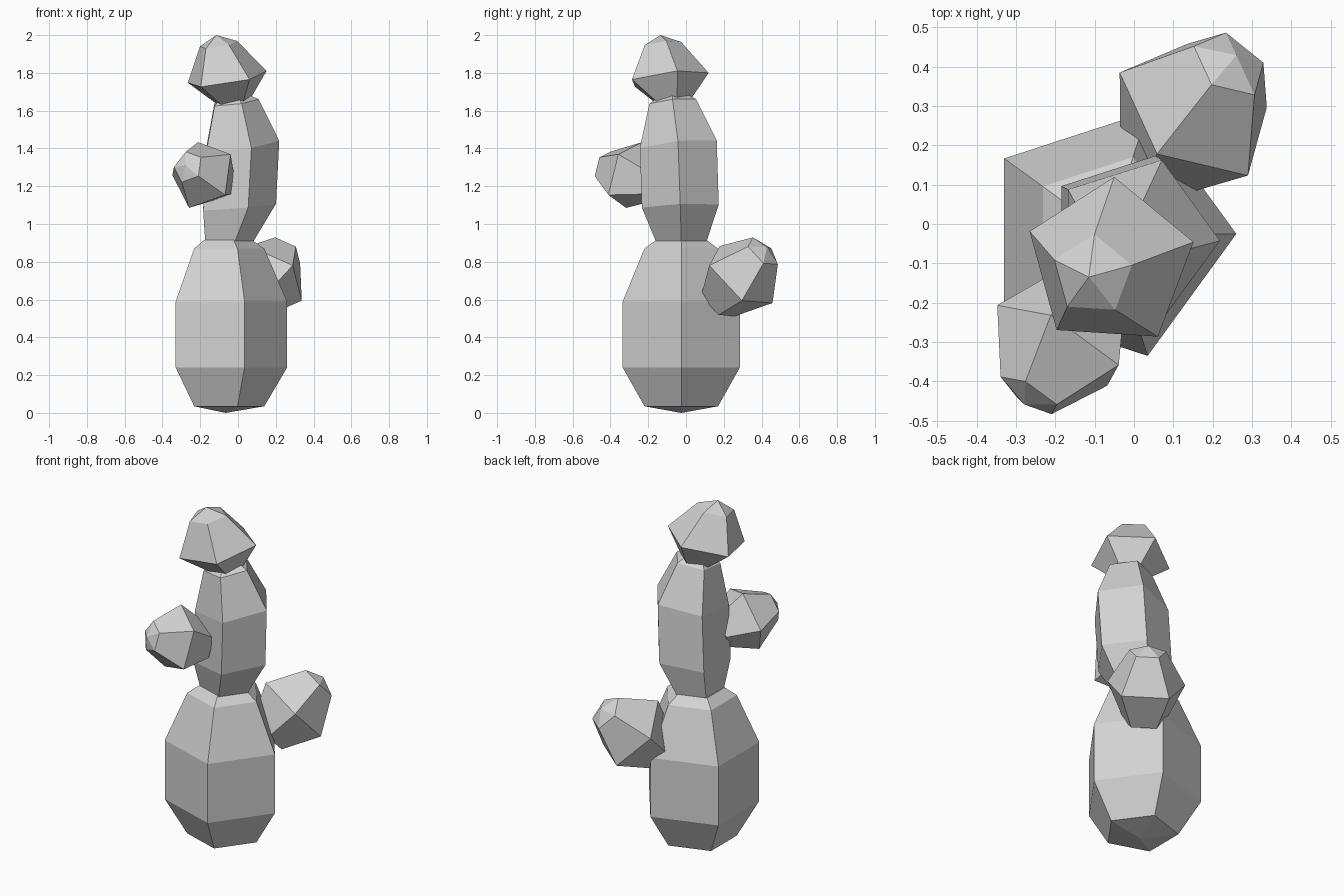
import bpy
import bmesh
from math import cos, sin, tau
from mathutils import Vector

SIDES = 5

cube = bpy.data.objects.get("Cube")
if cube:
    bpy.data.objects.remove(cube, do_unlink=True)

grey = bpy.data.materials.new("light_grey")
grey.use_nodes = True
grey.diffuse_color = (0.65, 0.65, 0.65, 1)
grey.node_tree.nodes["Principled BSDF"].inputs["Base Color"].default_value = grey.diffuse_color


def five_sided(name, rings, first_corner):
    """Skin pentagon rings (centre, normal, radius); a zero radius ends in a point."""
    bm = bmesh.new()
    loops = []
    for centre, normal, radius in rings:
        c, n = Vector(centre), Vector(normal).normalized()
        u = Vector(first_corner)
        u = (u - n * u.dot(n)).normalized()
        v = n.cross(u)
        if radius:
            angles = [tau * i / SIDES for i in range(SIDES)]
            loops.append([bm.verts.new(c + radius * (u * cos(a) + v * sin(a))) for a in angles])
        else:
            loops.append([bm.verts.new(c)] * SIDES)
    for low, high in zip(loops, loops[1:]):
        for i in range(SIDES):
            j = (i + 1) % SIDES
            bm.faces.new(dict.fromkeys((low[i], low[j], high[j], high[i])))
    for end in (loops[0], loops[-1]):
        if end[0] != end[1]:
            bm.faces.new(end)
    bmesh.ops.recalc_face_normals(bm, faces=bm.faces)
    mesh = bpy.data.meshes.new(name)
    bm.to_mesh(mesh)
    bm.free()
    mesh.materials.append(grey)
    obj = bpy.data.objects.new(name, mesh)
    bpy.context.collection.objects.link(obj)
    return obj


def bud(name, centre, axis, corner, neck, tip, apex):
    """Flared side growth; neck, tip and apex are (distance along axis, radius)."""
    c, n = Vector(centre), Vector(axis).normalized()
    rings = [(c + n * d, n, r) for d, r in (neck, (0, tip[2]), tip[:2], (apex, 0))]
    five_sided(name, rings, corner)


UP = (0, 0, 1)
LEAN = (-0.12, -0.1, 1)
HEAD_LEAN = (-0.16, -0.13, 1)

# Wide lower trunk
base = (-0.066, -0.025)
trunk = [(0, 0), (0.035, 0.205), (0.24, 0.326), (0.59, 0.326), (0.87, 0.205), (0.915, 0.14)]
five_sided("lower_trunk", [((*base, z), UP, r) for z, r in trunk], (1, 0, 0))

# Slimmer upper trunk, leaning a little
five_sided("upper_trunk", [
    ((-0.06, -0.025, 0.905), UP, 0.14),
    ((-0.012, -0.03, 1.09), (-0.08, -0.04, 1), 0.214),
    ((0.005, -0.04, 1.415), LEAN, 0.215),
    ((-0.02, -0.07, 1.645), LEAN, 0.13),
    ((-0.025, -0.07, 1.67), LEAN, 0.09)], (1, 0, 0))

# Crowning bud
five_sided("top_bud", [
    ((-0.025, -0.07, 1.645), HEAD_LEAN, 0.095),
    ((-0.06, -0.10, 1.77), HEAD_LEAN, 0.222),
    ((-0.105, -0.13, 1.95), HEAD_LEAN, 0.105),
    ((-0.115, -0.135, 2.0), HEAD_LEAN, 0)], (0.97, 0.25, 0.18))

# Side buds, one behind the lower trunk and one before the upper trunk
bud("back_bud", (0.157, 0.288, 0.72), (0.44, 0.6, 0.67), (-0.44, -0.49, 0.75),
    (-0.2, 0.118), (0.197, 0.104, 0.22), 0.235)
bud("front_bud", (-0.185, -0.305, 1.26), (-0.5, -0.82, 0.27), (-0.025, 0.07, 0.165),
    (-0.17, 0.1), (0.157, 0.088, 0.19), 0.187)
